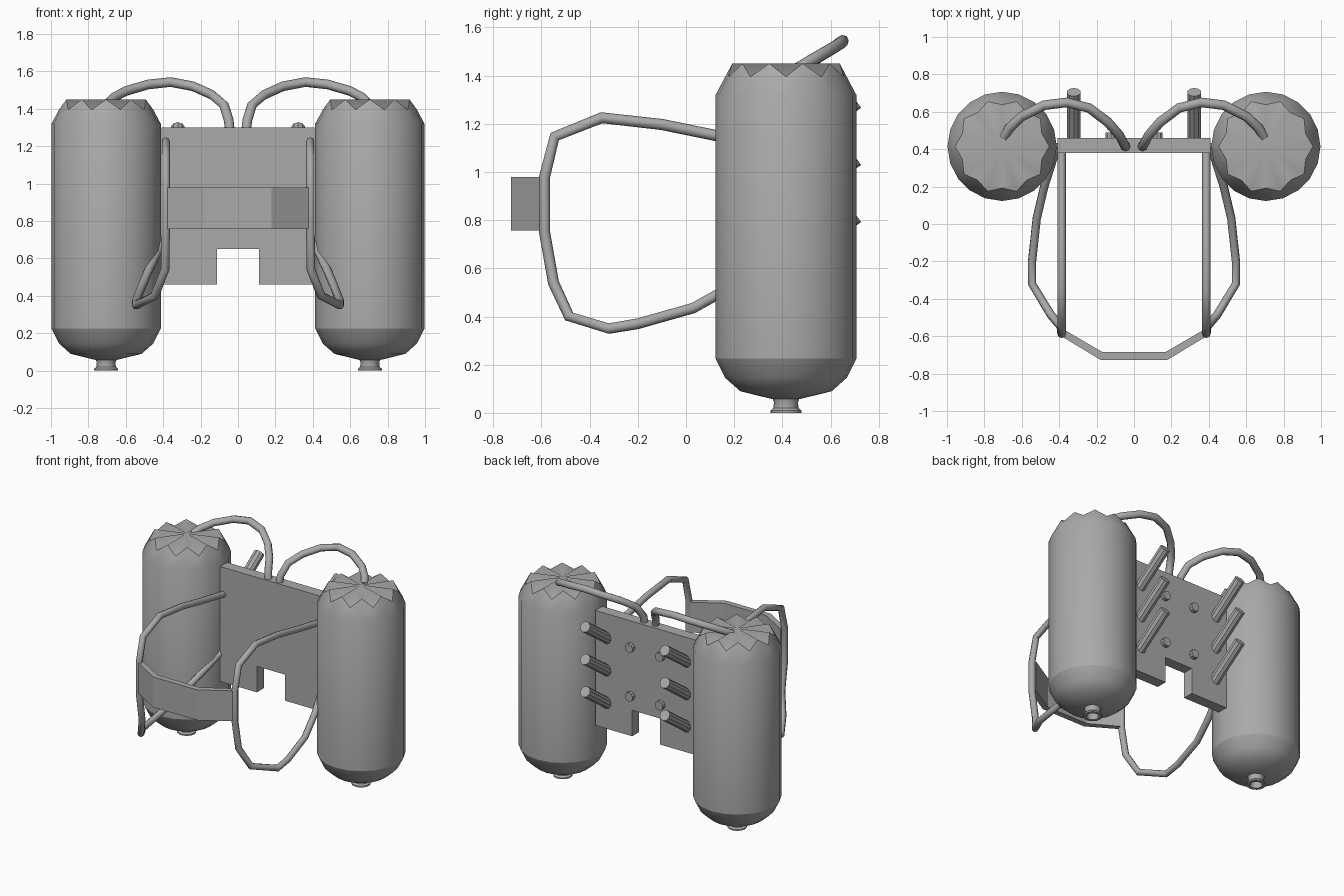
import bpy, bmesh, math
from mathutils import Vector

if "Cube" in bpy.data.objects:
    bpy.data.objects.remove(bpy.data.objects["Cube"])

GREY = bpy.data.materials.new("grey_metal")
GREY.diffuse_color = (.4, .4, .4, 1)
GREY.use_nodes = True
GREY.node_tree.nodes["Principled BSDF"].inputs["Base Color"].default_value = GREY.diffuse_color


def select(ob):
    bpy.ops.object.select_all(action='DESELECT')
    ob.select_set(True)
    bpy.context.view_layer.objects.active = ob


def finish(name, bm, smooth=False):
    bmesh.ops.recalc_face_normals(bm, faces=bm.faces)
    mesh = bpy.data.meshes.new(name)
    bm.to_mesh(mesh)
    bm.free()
    mesh.materials.append(GREY)
    ob = bpy.data.objects.new(name, mesh)
    bpy.context.collection.objects.link(ob)
    if smooth:
        select(ob)
        bpy.ops.object.shade_smooth_by_angle(angle=math.radians(30))
    return ob


def ring(bm, cx, cy, r, z, n):
    return [bm.verts.new((cx + r * math.cos(2 * math.pi * i / n),
                          cy + r * math.sin(2 * math.pi * i / n), z)) for i in range(n)]


def bridge(bm, rings):
    for a, b in zip(rings, rings[1:]):
        n = len(a)
        for i in range(n):
            bm.faces.new((a[i], a[(i + 1) % n], b[(i + 1) % n], b[i]))


def prism(name, pts, vec):
    """Extrude a closed outline along a vector."""
    bm = bmesh.new()
    face = bm.faces.new([bm.verts.new(p) for p in pts])
    out = bmesh.ops.extrude_face_region(bm, geom=[face])
    bmesh.ops.translate(bm, vec=vec, verts=[g for g in out['geom'] if isinstance(g, bmesh.types.BMVert)])
    return finish(name, bm)


def tube(name, pts, radius):
    """Round tube along a path of straight segments."""
    cu = bpy.data.curves.new(name, 'CURVE')
    cu.dimensions = '3D'
    cu.bevel_depth = radius
    cu.bevel_resolution = 2
    cu.use_fill_caps = True
    sp = cu.splines.new('POLY')
    sp.points.add(len(pts) - 1)
    for p, co in zip(sp.points, pts):
        p.co = (*co, 1)
    cu.materials.append(GREY)
    ob = bpy.data.objects.new(name, cu)
    bpy.context.collection.objects.link(ob)
    select(ob)
    bpy.ops.object.convert(target='MESH')
    bpy.ops.object.shade_smooth_by_angle(angle=math.radians(50))


def rod(name, a, b, r, n=10):
    a, b = Vector(a), Vector(b)
    bm = bmesh.new()
    bmesh.ops.create_cone(bm, cap_ends=True, segments=n, radius1=r, radius2=r, depth=(b - a).length)
    bmesh.ops.rotate(bm, matrix=Vector((0, 0, 1)).rotation_difference(b - a).to_matrix(), verts=bm.verts)
    bmesh.ops.translate(bm, vec=(a + b) / 2, verts=bm.verts)
    finish(name, bm, True)


def tank(name, cx, cy, n=20):
    """Domed bottom, straight wall, tapered shoulder and a zigzag crown."""
    bm = bmesh.new()
    rings = [ring(bm, cx, cy, r, z, n) for r, z in
             ((.06, .058), (.19, .09), (.252, .145), (.292, .225), (.292, 1.32))]
    crown = ring(bm, cx, cy, .223, 1.45, n)
    for i in range(0, n, 2):
        a = 2 * math.pi * i / n
        crown[i].co = (cx + .252 * math.cos(a), cy + .252 * math.sin(a), 1.395)
    bridge(bm, rings + [crown])
    bm.faces.new(rings[0])
    tip = bm.verts.new((cx, cy, 1.45))
    for i in range(n):
        bm.faces.new((crown[i], crown[(i + 1) % n], tip))
    mesh = finish(name, bm, True).data
    # crisp line under the wall, soft ridges on the crown
    for e in mesh.edges:
        ends = [mesh.vertices[v].co for v in e.vertices]
        if all(abs(c.z - .225) < 1e-3 for c in ends):
            e.use_edge_sharp = True
        elif any((c.xy - Vector((cx, cy))).length < 1e-3 for c in ends):
            e.use_edge_sharp = False


TX, TY = 0.705, 0.415
HOSE = [(.042, .412, 1.27), (.05, .42, 1.34), (.075, .47, 1.42), (.14, .545, 1.475), (.24, .62, 1.52),
        (.36, .65, 1.543), (.48, .635, 1.53), (.60, .575, 1.495), (.665, .515, 1.46), (.695, .465, 1.43)]
STRAP = [(.387, .40, 1.10), (.387, .12, 1.152), (.387, -.10, 1.197), (.387, -.35, 1.225), (.387, -.545, 1.147),
         (.387, -.587, .98), (.387, -.587, .75), (.39, -.55, .54), (.445, -.485, .40), (.545, -.32, .35),
         (.545, -.20, .37), (.52, .03, .435), (.48, .20, .53), (.41, .42, .68)]

for s, side in ((-1, "left"), (1, "right")):
    tank(side + "_tank", s * TX, TY)

    # hollow nozzle under the tank
    bm = bmesh.new()
    rings = [ring(bm, s * TX, TY, r, z, 16) for r, z in
             ((.06, .07), (.05, .045), (.052, .02), (.064, .01), (.064, 0), (.042, 0), (.036, .05))]
    bridge(bm, rings)
    bm.faces.new(rings[-1])
    finish(side + "_nozzle", bm, True)

    # hose and shoulder strap
    tube(side + "_hose", [(s * x, y, z) for x, y, z in HOSE], .026)
    tube(side + "_shoulder_strap", [(s * x, y, z) for x, y, z in STRAP], .023)

    # slanted pegs and small bolts on the back
    for k in range(3):
        z = 1.297 - .237 * k
        rod(f"{side}_back_peg_{k + 1}", (s * .322, .44, z - .186), (s * .322, .705, z), .038)
    for k, z in enumerate((1.11, .755)):
        rod(f"{side}_back_bolt_{k + 1}", (s * .122, .44, z), (s * .122, .488, z), .032)

# back plate with a notch at the bottom
prism("back_plate", [(x, .38, z) for x, z in
      ((-.41, .46), (-.113, .46), (-.113, .65), (.113, .65), (.113, .46), (.41, .46), (.41, 1.3), (-.41, 1.3))],
      (0, .08, 0))

# front belt between the straps
prism("front_belt", [(x, y, .757) for x, y in
      ((-.38, -.605), (-.178, -.727), (.178, -.727), (.38, -.605), (.365, -.57),
       (.168, -.685), (-.168, -.685), (-.365, -.57))],
      (0, 0, .222))
